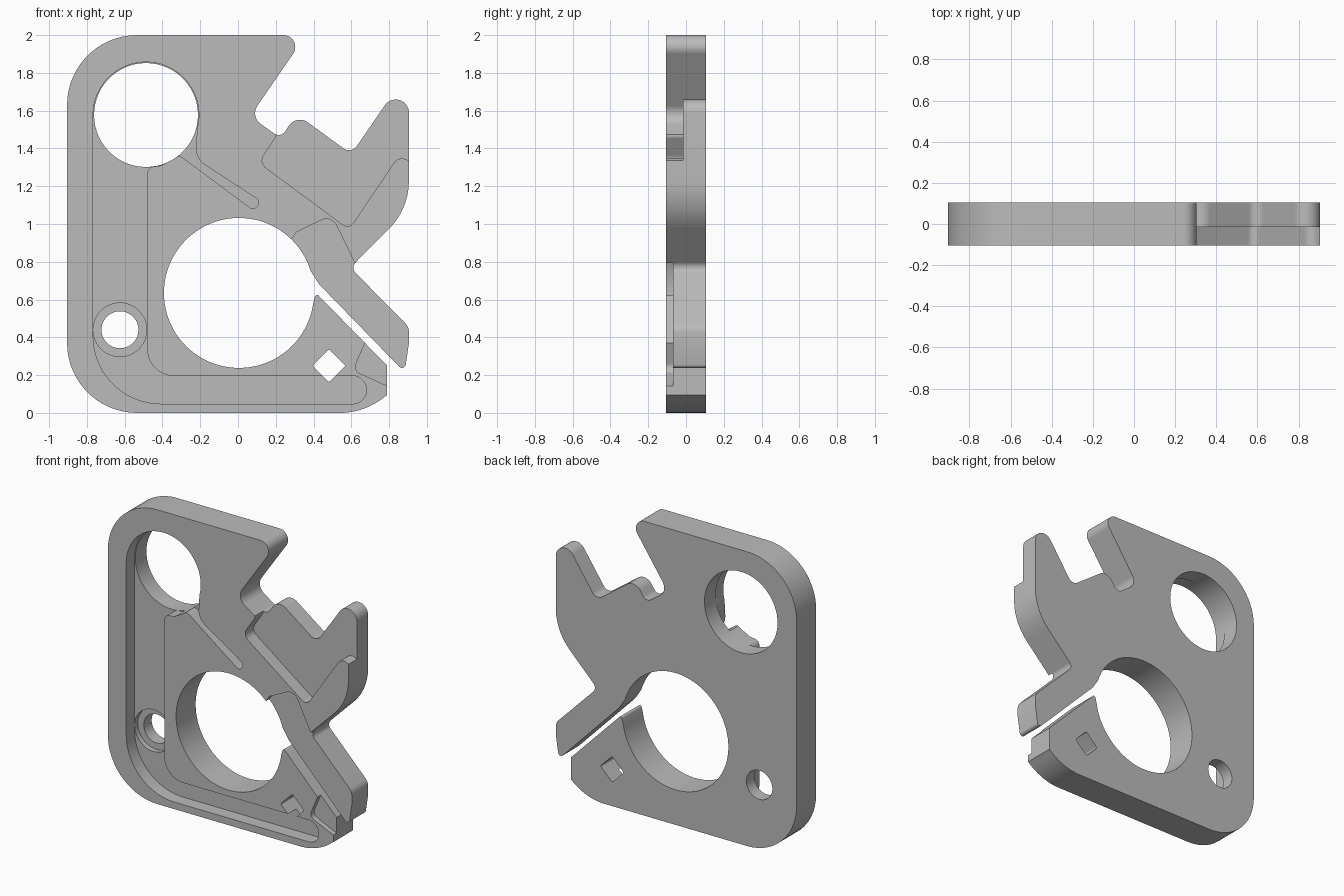
import bpy, bmesh, math
from mathutils import Vector

old = bpy.data.objects.get("Cube")
if old:
    bpy.data.objects.remove(old, do_unlink=True)

HALF = 0.105      # half of the plate thickness
DEEP = -0.015     # floor of the deep pockets
SHALLOW = -0.07   # floor of the shallow pockets
FRONT = -0.2      # cutters start in front of the plate

grey = bpy.data.materials.new("grey")
grey.use_nodes = True
colour = (0.5, 0.5, 0.5, 1)
grey.diffuse_color = colour
grey.node_tree.nodes["Principled BSDF"].inputs["Base Color"].default_value = colour


def arc(cx, cz, r, a0, a1, n=48):
    """Points along an arc, angles in degrees."""
    angles = [math.radians(a0 + (a1 - a0) * i / n) for i in range(n + 1)]
    return [(cx + r * math.cos(a), cz + r * math.sin(a)) for a in angles]


def rounded(corners):
    """Polygon whose corners (x, z, radius) are replaced by tangent arcs."""
    pts = []
    for i, c in enumerate(corners):
        p = Vector(c[:2])
        r = c[2] if len(c) > 2 else 0
        if r == 0:
            pts.append(p)
            continue
        u = (Vector(corners[i - 1][:2]) - p).normalized()
        v = (Vector(corners[(i + 1) % len(corners)][:2]) - p).normalized()
        half = u.angle(v) / 2
        centre = p + (u + v).normalized() * r / math.sin(half)
        start = p + u * r / math.tan(half) - centre
        end = p + v * r / math.tan(half) - centre
        a = math.atan2(start.y, start.x)
        sweep = math.atan2(start.x * end.y - start.y * end.x, start.dot(end))
        n = max(4, int(abs(sweep) / 0.1))
        pts += [centre + Vector((math.cos(a + sweep * k / n), math.sin(a + sweep * k / n))) * r
                for k in range(n + 1)]
    return pts


def prism(name, pts, y0, y1):
    """Closed solid with outward normals, from an (x, z) outline along y."""
    area = sum(pts[i - 1][0] * p[1] - p[0] * pts[i - 1][1] for i, p in enumerate(pts))
    if area < 0:
        pts = pts[::-1]
    bm = bmesh.new()
    front = [bm.verts.new((p[0], y0, p[1])) for p in pts]
    back = [bm.verts.new((p[0], y1, p[1])) for p in pts]
    bm.faces.new(front)
    bm.faces.new(back[::-1])
    for i in range(len(pts)):
        bm.faces.new((front[i], front[i - 1], back[i - 1], back[i]))
    mesh = bpy.data.meshes.new(name)
    bm.to_mesh(mesh)
    bm.free()
    mesh.materials.append(grey)
    obj = bpy.data.objects.new(name, mesh)
    bpy.context.scene.collection.objects.link(obj)
    return obj


# Plate outline, with the big bore reached through the diagonal slit
outline = [
    (-0.905, 0, 0.37), (-0.905, 2, 0.37), (0.36, 2, 0.063),
    (0.064, 1.57, 0.07), (0.225, 1.455, 0.04), (0.311, 1.581, 0.07),
    (0.6, 1.37, 0.05), (0.905, 1.815, 0.07), (0.905, 1.08, 0.36),
    (0.595, 0.769, 0.04), (0.905, 0.455, 0.07), (0.905, 0.37),
    (0.882, 0.215, 0.02), (0.43, 0.68, 0.08),
]
outline += arc(0.005, 0.635, 0.397, 17, 352, 96)
outline += [(0.413, 0.635, 0.012), (0.79, 0.25), (0.79, 0.095)]
outline += arc(0.54, 0.37, 0.37, -50, -90, 12)
plate = prism("plate", rounded(outline), -HALF, HALF)

# Long channel around the upper hole, down the side and along the bottom
channel = arc(-0.487, 1.577, 0.28, 180, -15)
channel += [
    (-0.225, 1.345, 0.1), (0.122, 1.12, 0.027), (0.083, 1.072, 0.027),
    (-0.32, 1.372, 0.05), (-0.4, 1.31, 0.05), (-0.48, 1.3, 0.04),
    (-0.48, 0.196, 0.14), (0.68, 0.196, 0.073), (0.68, 0.048, 0.073),
    (-0.767, 0.048, 0.36),
]

# Pocket of the upper jaw
jaw = [
    (0.2, 1.46, 0.02), (0.11, 1.325, 0.05), (0.588, 0.972, 0.04),
    (0.85, 1.36, 0.05), (0.96, 1.31), (0.96, 1.78), (0.4, 1.78),
    (0.3, 1.62), (0.2, 1.5),
]

# Shallow recesses on the spring arm and beside the slit
arm = [
    (0.27, 0.9), (0.31, 0.957, 0.03), (0.495, 1.047, 0.06), (0.62, 0.79),
    (0.7, 0.8), (0.96, 0.5), (0.96, 0.19), (0.86, 0.19), (0.437, 0.64),
    (0.3, 0.7),
]
slit_side = [(0.68, 0.39), (0.61, 0.225, 0.04), (0.83, 0.125), (0.83, 0.33)]
diamond = [(0.482 + 0.088 * i, 0.25 + 0.088 * j, 0.01)
           for i, j in ((1, 0), (0, 1), (-1, 0), (0, -1))]

cuts = [
    ("channel", channel, DEEP),
    ("jaw_pocket", jaw, DEEP),
    ("arm_recess", arm, SHALLOW),
    ("slit_recess", slit_side, SHALLOW),
    ("upper_hole", arc(-0.487, 1.577, 0.275, 0, 354, 59), 0.2),
    ("counterbore", arc(-0.625, 0.44, 0.142, 0, 350, 35), 0.02),
    ("small_hole", arc(-0.625, 0.44, 0.098, 0, 350, 35), 0.2),
    ("diamond_hole", diamond, 0.2),
]

# Cut each shape from the plate
bpy.context.view_layer.objects.active = plate
plate.select_set(True)
for name, shape, floor in cuts:
    cutter = prism(name, rounded(shape), FRONT, floor)
    cutter.hide_render = True
    mod = plate.modifiers.new(name, "BOOLEAN")
    mod.operation = "DIFFERENCE"
    mod.solver = "EXACT"
    mod.object = cutter
    bpy.ops.object.modifier_apply(modifier=name)
    bpy.data.objects.remove(cutter, do_unlink=True)

# Smooth the curved walls, keep the rims sharp
bpy.ops.object.shade_smooth_by_angle(angle=math.radians(30))
